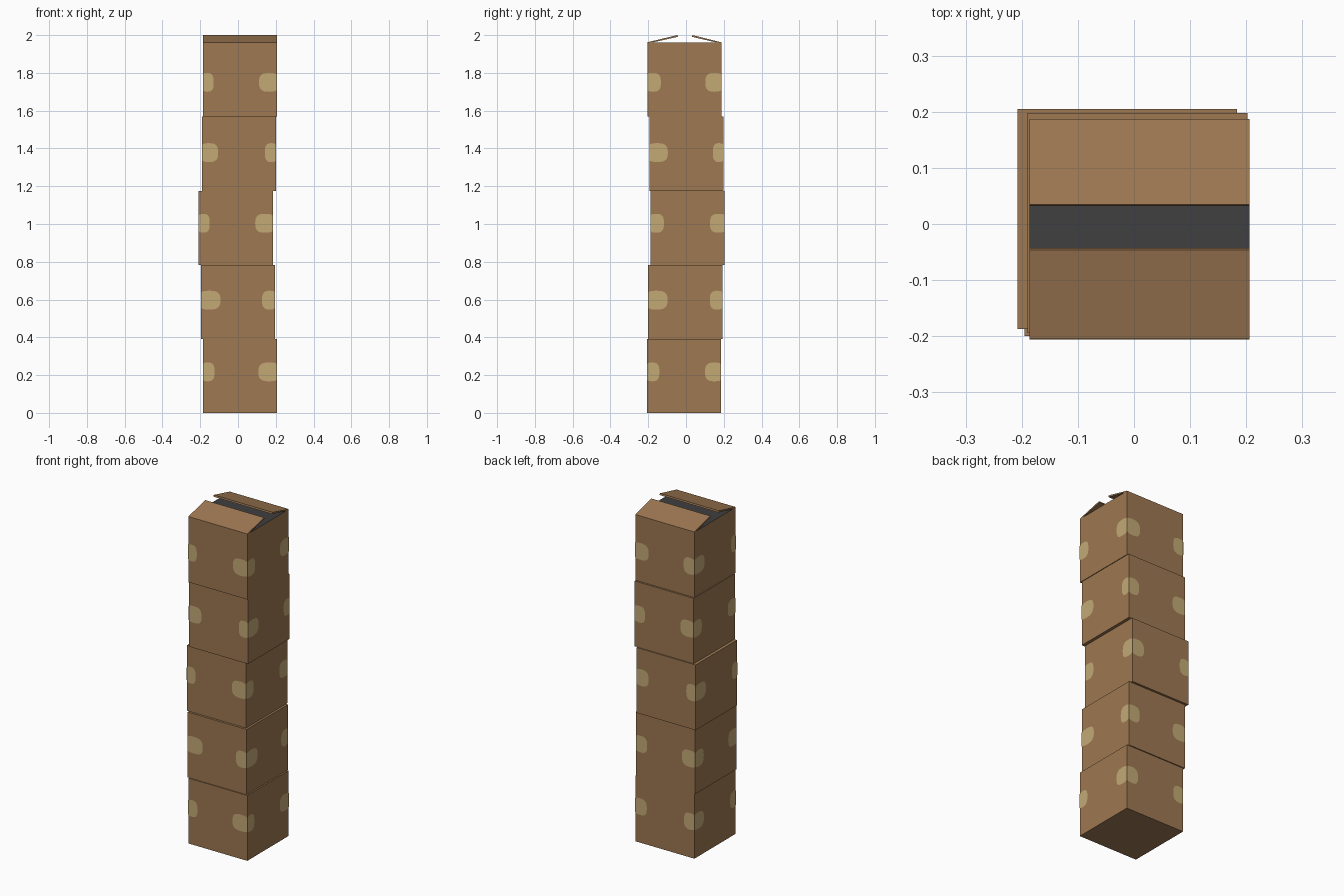
import bpy, bmesh, math
from mathutils import Matrix, Vector

if "Cube" in bpy.data.objects:
    bpy.data.objects.remove(bpy.data.objects["Cube"])


def material(name, rgb):
    m = bpy.data.materials.new(name)
    m.diffuse_color = (*rgb, 1)
    m.use_nodes = True
    m.node_tree.nodes["Principled BSDF"].inputs["Base Color"].default_value = m.diffuse_color
    return m


CARDBOARD = material("cardboard brown", (0.342, 0.188, 0.084))
TAPE = material("pale patch tan", (0.546, 0.402, 0.181))
DARK = material("dark interior grey", (0.05, 0.05, 0.05))

SIZE = 0.392   # box side
HALF = SIZE / 2


def finish(bm, name, mats):
    bmesh.ops.recalc_face_normals(bm, faces=bm.faces)
    me = bpy.data.meshes.new(name)
    bm.to_mesh(me)
    bm.free()
    for m in mats:
        me.materials.append(m)
    ob = bpy.data.objects.new(name, me)
    bpy.context.collection.objects.link(ob)
    return ob


def prism(bm, profile, x0, x1):
    """Extrude a (y, z) profile along x."""
    f = bm.faces.new([bm.verts.new((x0, y, z)) for y, z in profile])
    ext = bmesh.ops.extrude_face_region(bm, geom=[f])
    verts = [g for g in ext["geom"] if isinstance(g, bmesh.types.BMVert)]
    bmesh.ops.translate(bm, verts=verts, vec=(x1 - x0, 0, 0))


def crate(name, cx, cy, z, dark_top):
    bm = bmesh.new()
    bmesh.ops.create_cube(bm, size=SIZE, matrix=Matrix.Translation((cx, cy, z + HALF)))
    bm.normal_update()
    for f in bm.faces:
        f.material_index = 1 if dark_top and f.normal.z > 0.9 else 0
    finish(bm, name, [CARDBOARD, DARK])


def patch(bm, width, side, zc, xform):
    """Rounded blotch on the front plane, cut off at the box corner."""
    mid, rx, rz = 0.42 * width, 0.58 * width, 0.05
    pts = []
    for i in range(28):
        a = math.tau * i / 28
        c, s = math.cos(a), math.sin(a)
        u = mid + rx * math.copysign(abs(c) ** 0.7, c)
        v = rz * math.copysign(abs(s) ** 0.7, s)
        if u > 0:
            pts.append((u, v))
        elif not pts or pts[-1][0] > 0 or i < 18:
            pts.append((0, v))
    clean = [p for i, p in enumerate(pts) if p != pts[i - 1]]
    verts = [bm.verts.new(xform @ Vector((side * (HALF - u), -HALF - 0.0015, zc + v)))
             for u, v in clean]
    f = bm.faces.new(verts)
    f.normal_update()
    outward = xform.to_3x3() @ Vector((0, -1, 0))
    if f.normal.dot(outward) < 0:
        f.normal_flip()


# centre x, centre y, patch height, patch widths (left, right) on front, right, back, left
BOXES = [
    (0.010, -0.010, 0.217, [(.062, .098), (.065, .085), (.077, .068), (.088, .055)]),
    (0.001, -0.004, 0.205, [(.102, .070), (.102, .066), (.075, .087), (.080, .080)]),
    (-0.012, 0.009, 0.220, [(.058, .093), (.070, .078), (.080, .062), (.095, .050)]),
    (0.006, 0.002, 0.202, [(.085, .060), (.098, .056), (.070, .088), (.075, .070)]),
    (0.010, -0.009, 0.182, [(.057, .095), (.072, .085), (.090, .070), (.095, .045)]),
]

# Stacked boxes, each slightly shifted, with blotches on the vertical corners
for n, (cx, cy, zp, faces) in enumerate(BOXES):
    z = n * SIZE
    crate(f"box_{n + 1}", cx, cy, z, n == 4)
    bm = bmesh.new()
    for k, (left, right) in enumerate(faces):
        xf = Matrix.Translation((cx, cy, z)) @ Matrix.Rotation(k * math.pi / 2, 4, 'Z')
        patch(bm, left, -1, zp, xf)
        patch(bm, right, 1, zp, xf)
    me = bpy.data.meshes.new(f"box_{n + 1}_patches")
    bm.to_mesh(me)
    bm.free()
    me.materials.append(TAPE)
    bpy.context.collection.objects.link(bpy.data.objects.new(me.name, me))

# Lid flaps, tilted up and leaving a gap
cx, cy = BOXES[-1][:2]
for name, hinge, tip in (("front_flap", cy - HALF, -0.043), ("back_flap", cy + HALF, 0.032)):
    d = 1 if tip > hinge else -1
    bm = bmesh.new()
    prism(bm, [(hinge, 1.955), (hinge, 1.962), (tip - 0.003 * d, 2.0), (tip, 1.991)],
          cx - HALF, cx + HALF)
    finish(bm, name, [CARDBOARD])
